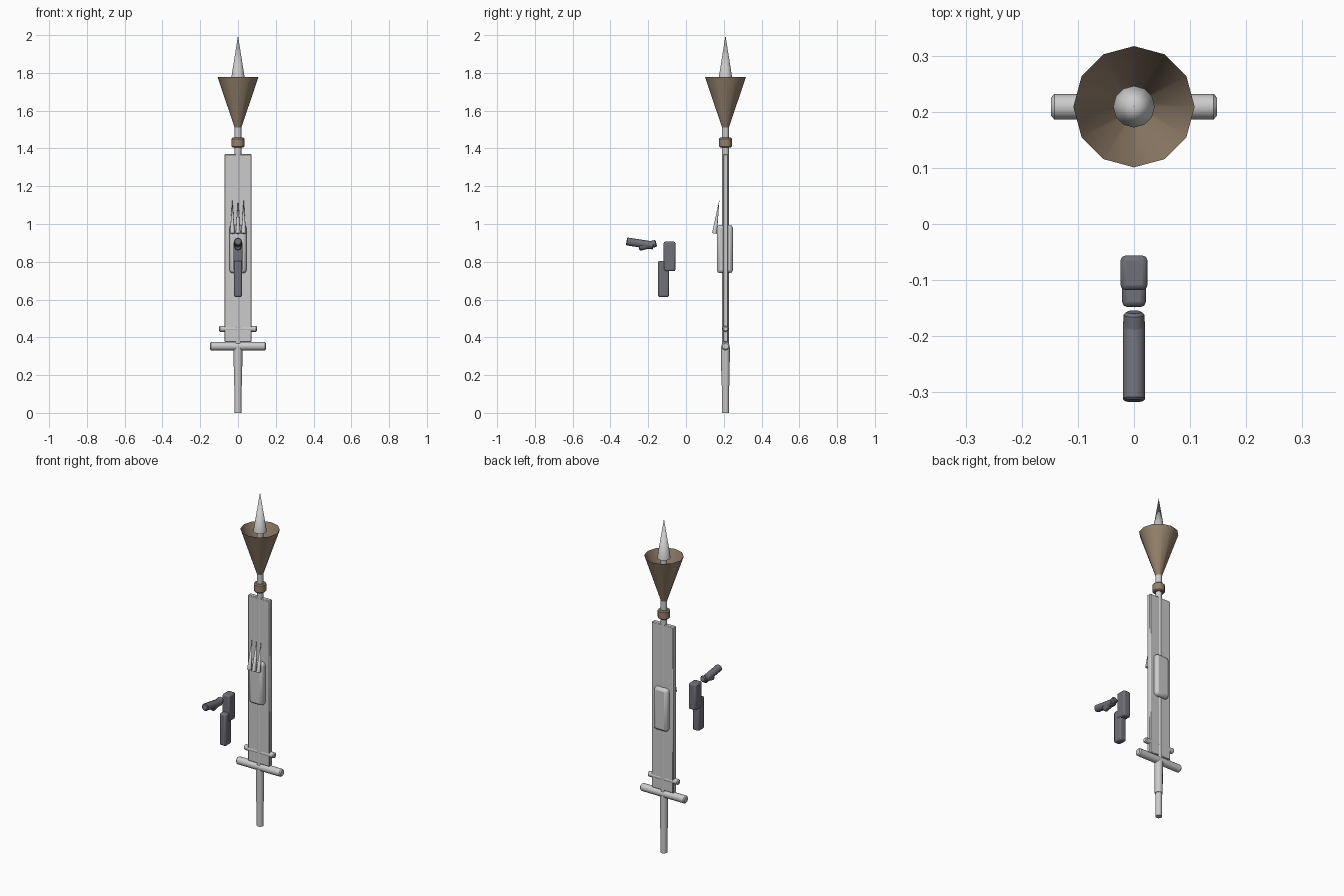
import bpy
from math import pi, radians
from mathutils import Vector

if "Cube" in bpy.data.objects:
    bpy.data.objects.remove(bpy.data.objects["Cube"])

Y = 0.209  # y position of the long staff


def material(name, rgb):
    m = bpy.data.materials.new(name)
    m.diffuse_color = (*rgb, 1)
    m.use_nodes = True
    m.node_tree.nodes["Principled BSDF"].inputs["Base Color"].default_value = m.diffuse_color
    return m


BROWN = material("brown", (0.30, 0.22, 0.15))
DARK = material("dark_grey", (0.16, 0.16, 0.19))


def finish(ob, name, mat=None, bevel=0, segments=1):
    ob.name = name
    if mat:
        ob.data.materials.append(mat)
    bpy.ops.object.transform_apply(location=False, rotation=False, scale=True)
    if bevel:
        b = ob.modifiers.new("bevel", 'BEVEL')
        b.width = bevel
        b.segments = segments
        b.limit_method = 'ANGLE'
        b.angle_limit = radians(50)
    bpy.ops.object.shade_smooth_by_angle(angle=radians(50))
    return ob


def rod(name, a, b, r1, r2=None, sides=12, mat=None, fill='NGON', bevel=0):
    a, b = Vector(a), Vector(b)
    bpy.ops.mesh.primitive_cone_add(vertices=sides, radius1=r1, radius2=r1 if r2 is None else r2,
                                    depth=(b - a).length, end_fill_type=fill, location=(a + b) / 2)
    ob = bpy.context.object
    ob.rotation_euler = (b - a).to_track_quat('Z', 'Y').to_euler()
    return finish(ob, name, mat, bevel)


def box(name, lo, hi, bevel, mat=None, segments=2):
    lo, hi = Vector(lo), Vector(hi)
    bpy.ops.mesh.primitive_cube_add(size=1, location=(lo + hi) / 2)
    ob = bpy.context.object
    ob.scale = hi - lo
    return finish(ob, name, mat, bevel, segments)


# staff, from the handle at the bottom to the cup
rod("handle", (0, Y, 0), (0, Y, 0.16), 0.019)
rod("grip", (0, Y, 0.145), (0, Y, 0.345), 0.022, 0.023)
rod("core_shaft", (0, Y, 0.33), (0, Y, 1.77), 0.018)

# guard and the short cross peg above it
rod("guard", (-0.148, Y, 0.353), (0.148, Y, 0.353), 0.0225, bevel=0.006)
rod("cross_peg", (-0.1, Y, 0.445), (0.1, Y, 0.445), 0.016, bevel=0.005)

# flat blade panels on both sides of the shaft
for side, name in ((-1, "left_panel"), (1, "right_panel")):
    x0, x1 = sorted((0.004 * side, 0.072 * side))
    box(name, (x0, Y - 0.014, 0.375), (x1, Y + 0.014, 1.37), 0.004, segments=1)

# rounded housing with three thin spikes on the front
box("housing", (-0.045, 0.163, 0.74), (0.045, 0.248, 0.995), 0.016)
for i in (-1, 0, 1):
    rod(f"front_spike_{i + 2}", (0.03 * i, 0.151, 0.95), (0.03 * i, 0.177, 1.13), 0.013, 0, sides=8)

# collar, open cup and pointed tip
rod("collar", (0, Y, 1.405), (0, Y, 1.457), 0.034, mat=BROWN, bevel=0.006)
rod("cup", (0, Y, 1.505), (0, Y, 1.777), 0.016, 0.108, mat=BROWN, fill='NOTHING')
rod("tip", (0, Y, 1.765), (0, Y, 1.998), 0.037, 0)

# separate dark pieces in front of the staff
box("upper_block", (-0.024, -0.118, 0.75), (0.024, -0.056, 0.907), 0.009, DARK)
box("lower_block", (-0.021, -0.148, 0.613), (0.021, -0.09, 0.805), 0.009, DARK)
rod("short_barrel", (0, -0.25, 0.876), (0, -0.157, 0.898), 0.019, sides=8, mat=DARK, bevel=0.005)
rod("long_barrel", (0, -0.315, 0.908), (0, -0.172, 0.886), 0.021, sides=10, mat=DARK, bevel=0.004)
